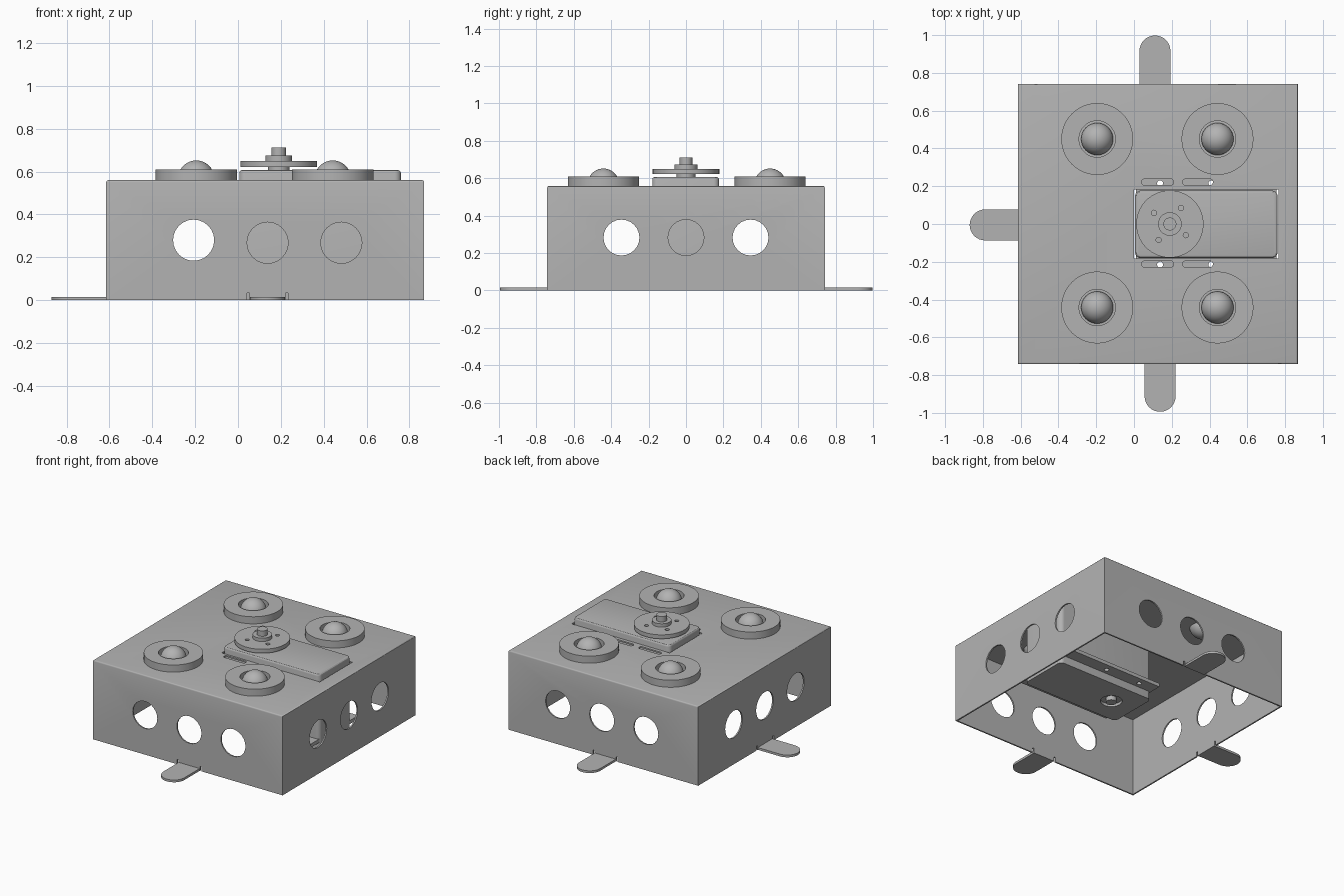
import bpy, bmesh, math
from mathutils import Matrix

if "Cube" in bpy.data.objects:
    bpy.data.objects.remove(bpy.data.objects["Cube"], do_unlink=True)

grey = bpy.data.materials.new("plain_grey")
grey.use_nodes = True
grey.diffuse_color = (0.45, 0.45, 0.45, 1)
grey.node_tree.nodes["Principled BSDF"].inputs["Base Color"].default_value = (0.45, 0.45, 0.45, 1)


def finish(name, bm):
    bmesh.ops.recalc_face_normals(bm, faces=bm.faces)
    mesh = bpy.data.meshes.new(name)
    bm.to_mesh(mesh)
    bm.free()
    mesh.materials.append(grey)
    ob = bpy.data.objects.new(name, mesh)
    bpy.context.collection.objects.link(ob)
    return ob


def prism(name, pts, z0, z1):
    """Extrude a flat outline from z0 to z1."""
    bm = bmesh.new()
    face = bm.faces.new([bm.verts.new((x, y, z0)) for x, y in pts])
    new = bmesh.ops.extrude_face_region(bm, geom=[face])["geom"]
    verts = [v for v in new if isinstance(v, bmesh.types.BMVert)]
    bmesh.ops.translate(bm, verts=verts, vec=(0, 0, z1 - z0))
    return finish(name, bm)


def rounded(x0, x1, y0, y1, r, steps=8):
    """Outline of a rectangle with round corners."""
    corners = [(x1 - r, y1 - r), (x0 + r, y1 - r), (x0 + r, y0 + r), (x1 - r, y0 + r)]
    pts = []
    for i, (cx, cy) in enumerate(corners):
        for k in range(steps + 1):
            a = math.pi / 2 * (i + k / steps)
            pts.append((cx + r * math.cos(a), cy + r * math.sin(a)))
    return pts


def box(name, x0, x1, y0, y1, z0, z1):
    return prism(name, [(x0, y0), (x1, y0), (x1, y1), (x0, y1)], z0, z1)


def lathe(name, profile, x, y, steps=48):
    """Spin an (r, z) profile about a vertical axis at x, y."""
    bm = bmesh.new()
    verts = [bm.verts.new((x + r, y, z)) for r, z in profile]
    edges = [bm.edges.new(p) for p in zip(verts, verts[1:])]
    bmesh.ops.spin(bm, geom=verts + edges, cent=(x, y, 0), axis=(0, 0, 1),
                   angle=2 * math.pi, steps=steps)
    bmesh.ops.remove_doubles(bm, verts=bm.verts, dist=0.0001)
    return finish(name, bm)


def rod(name, x, y, z, r, depth, axis="Z", segments=24):
    bm = bmesh.new()
    turn = {"X": Matrix.Rotation(math.pi / 2, 4, "Y"),
            "Y": Matrix.Rotation(math.pi / 2, 4, "X"), "Z": Matrix()}[axis]
    bmesh.ops.create_cone(bm, cap_ends=True, segments=segments, radius1=r, radius2=r,
                          depth=depth, matrix=Matrix.Translation((x, y, z)) @ turn)
    return finish(name, bm)


def apply_modifiers(ob):
    bpy.context.view_layer.objects.active = ob
    for m in list(ob.modifiers):
        bpy.ops.object.modifier_apply(modifier=m.name)


def cut(ob, cutters):
    for c in cutters:
        m = ob.modifiers.new("cut", "BOOLEAN")
        m.operation, m.solver, m.object = "DIFFERENCE", "EXACT", c
    apply_modifiers(ob)
    for c in cutters:
        bpy.data.objects.remove(c, do_unlink=True)


def bevel_top(ob, z, width, segments=3):
    """Round the edges that lie at height z."""
    bm = bmesh.new()
    bm.from_mesh(ob.data)
    edges = [e for e in bm.edges if all(abs(v.co.z - z) < 0.001 for v in e.verts)]
    bmesh.ops.bevel(bm, geom=edges, offset=width, segments=segments, profile=0.5,
                    affect="EDGES")
    bm.to_mesh(ob.data)
    bm.free()


def smooth(ob):
    bpy.ops.object.select_all(action="DESELECT")
    ob.select_set(True)
    bpy.context.view_layer.objects.active = ob
    bpy.ops.object.shade_smooth_by_angle(angle=math.radians(30))


X0, X1, Y, TOP, T = -0.615, 0.868, 0.742, 0.56, 0.01
MX = 0.19  # output shaft position
HALF = 0.082  # half width of a tab

# Open-bottomed sheet housing
housing = box("housing", X0, X1, -Y, Y, 0, TOP)
bevel_top(housing, TOP, 0.01)
cut(housing, [box("cavity", X0 + T, X1 - T, -Y + T, Y - T, -0.1, TOP - T)])

# Round wall holes, motor opening, slots and notches beside the tabs
cutters = [box("opening", 0, 0.766, -0.182, 0.182, 0.5, 0.7)]
for x, zf in ((-0.207, 0.28), (0.138, 0.268), (0.482, 0.268)):
    cutters.append(rod("hole", x, -Y, zf, 0.096, 0.1, "Y"))
    cutters.append(rod("hole", x, Y, 0.28, 0.096, 0.1, "Y"))
for y in (-0.345, 0, 0.345):
    cutters += [rod("hole", x, y, 0.283, 0.096, 0.1, "X") for x in (X0, X1)]
for y in (-0.212, 0.222):
    for x0, x1 in ((0.04, 0.21), (0.257, 0.418)):
        cutters.append(prism("slot", rounded(x0, x1, y - 0.016, y + 0.016, 0.0155), 0.5, 0.6))
for s in (-1, 1):
    d = s * (HALF + 0.008)
    for cx, cy in ((0.138, -Y), (0.111, Y)):
        cutters.append(box("notch", cx + d - 0.006, cx + d + 0.006, cy - 0.05, cy + 0.05, -0.05, 0.033))
    cutters.append(box("notch", X0 - 0.05, X0 + 0.05, d - 0.011, d + 0.001, -0.05, 0.033))
cut(housing, cutters)
smooth(housing)


# Round-ended mounting tabs
def tab(name, length, cx, cy, turn):
    pts = [(-HALF, -T), (HALF, -T)]
    for k in range(17):
        a = math.pi * k / 16
        pts.append((HALF * math.cos(a), length - HALF + HALF * math.sin(a)))
    ob = prism(name, pts, 0, 0.016)
    ob.data.transform(Matrix.Translation((cx, cy, 0)) @ Matrix.Rotation(turn, 4, "Z"))
    smooth(ob)


tab("front_tab", 0.252, 0.138, -Y, math.pi)
tab("back_tab", 0.256, 0.111, Y, 0)
tab("right_tab", 0.255, X0, -0.005, math.pi / 2)

# Ball casters: ring housing and ball
for i, (x, y) in enumerate([(x, y) for x in (-0.195, 0.442) for y in (-0.442, 0.45)]):
    ring = lathe(f"caster_ring_{i + 1}", [(0.096, TOP), (0.19, TOP), (0.19, 0.61),
                                          (0.096, 0.61), (0.096, TOP)], x, y, 64)
    smooth(ring)
    bm = bmesh.new()
    bmesh.ops.create_uvsphere(bm, u_segments=32, v_segments=20, radius=0.085,
                              matrix=Matrix.Translation((x, y, 0.567)))
    smooth(finish(f"caster_ball_{i + 1}", bm))

# Motor body, reaching through the opening
body = prism("motor_body", rounded(0.006, 0.76, -0.18, 0.177, 0.03), 0.07, 0.607)
bevel_top(body, 0.607, 0.014)
cut(body, [rod("recess", MX, 0, 0.07, 0.07, 0.04)])
smooth(body)
smooth(rod("lower_bearing", MX, 0, 0.075, 0.035, 0.03))

# Side flanges of the motor, with screw holes
for name, y in (("front_flange", -0.215), ("back_flange", 0.215)):
    flange = box(name, 0.01, 0.755, y - 0.05, y + 0.05, 0.125, 0.15)
    cut(flange, [rod("screw_hole", x, y, 0.14, 0.016, 0.1, segments=16) for x in (0.138, 0.41)])
    smooth(flange)

# Output disc with four screw holes
disc = rod("output_disc", MX, 0, 0.636, 0.178, 0.028, segments=64)
cut(disc, [rod("disc_hole", MX + 0.103 * math.cos(a), 0.103 * math.sin(a), 0.64, 0.014, 0.1,
               segments=16) for a in [math.radians(55 + 90 * k) for k in range(4)]])
smooth(disc)
smooth(rod("disc_neck", MX, 0, 0.612, 0.05, 0.03))
hub = lathe("hub_and_shaft", [(0, 0.645), (0.062, 0.645), (0.062, 0.674), (0.034, 0.674),
                              (0.034, 0.712), (0, 0.712)], MX, 0)
smooth(hub)
